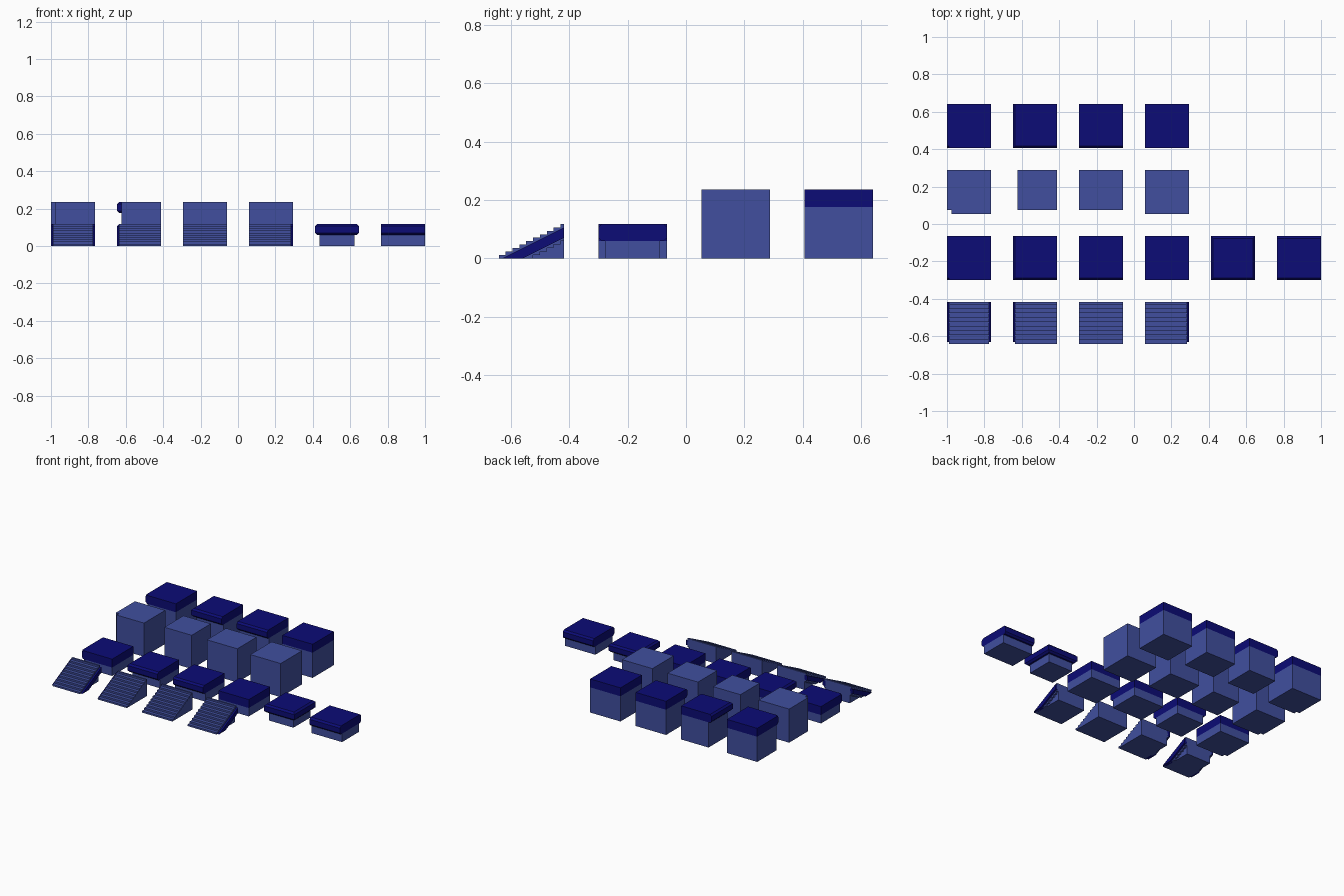
import bpy, bmesh

if "Cube" in bpy.data.objects:
    bpy.data.objects.remove(bpy.data.objects["Cube"])

W = 2 / 8.5            # tile width
P = 1.5 * W            # spacing between tiles
H = W / 2
C = W / 20             # chamfer of the cap lip
IN = W / 10            # how far the wall sits back under the lip
CAP = W / 4            # cap thickness


def make_mat(name, rgb):
    m = bpy.data.materials.new(name)
    m.diffuse_color = (*rgb, 1)
    m.use_nodes = True
    m.node_tree.nodes["Principled BSDF"].inputs["Base Color"].default_value = m.diffuse_color
    return m


LIGHT = make_mat("slate blue", (0.052, 0.078, 0.345))
DARK = make_mat("navy blue", (0.0035, 0.0035, 0.18))


def finish(bm, name, mat, loc):
    bmesh.ops.recalc_face_normals(bm, faces=bm.faces)
    me = bpy.data.meshes.new(name)
    bm.to_mesh(me)
    bm.free()
    me.materials.append(mat)
    ob = bpy.data.objects.new(name, me)
    ob.location = loc
    bpy.context.collection.objects.link(ob)
    return ob


def outline(kind, n):
    """Tile footprint, set back by n on its open sides (l, r, f, b) or notched at one corner."""
    if kind == "notch":
        n = max(n, 0.0004)
        return [(-H + n, -H), (H, -H), (H, H), (-H, H), (-H, -H + n), (-H + n, -H + n)]
    x0, x1 = -H + n * ("l" in kind), H - n * ("r" in kind)
    y0, y1 = -H + n * ("f" in kind), H - n * ("b" in kind)
    return [(x0, y0), (x1, y0), (x1, y1), (x0, y1)]


def loft(name, kind, levels, mat, loc):
    """Stack footprints at (z, inset) levels into a closed solid."""
    bm = bmesh.new()
    rings = [[bm.verts.new((x, y, z)) for x, y in outline(kind, n)] for z, n in levels]
    for a, b in zip(rings, rings[1:]):
        for i in range(len(a)):
            j = (i + 1) % len(a)
            bm.faces.new((a[i], a[j], b[j], b[i]))
    bm.faces.new(rings[0][::-1])
    bm.faces.new(rings[-1])
    return finish(bm, name, mat, loc)


def extrude_x(bm, profile, x0, x1):
    """Add a solid from a (y, z) profile between x0 and x1."""
    a = [bm.verts.new((x0, y, z)) for y, z in profile]
    b = [bm.verts.new((x1, y, z)) for y, z in profile]
    for i in range(len(a)):
        j = (i + 1) % len(a)
        bm.faces.new((a[i], a[j], b[j], b[i]))
    bm.faces.new(a[::-1])
    bm.faces.new(b)


def block(name, kind, height, capped, loc):
    top = height - CAP if capped else height
    loft(name + "_wall", kind, [(0, IN), (top, IN)], LIGHT, loc)
    if capped:
        levels = [(top, C), (top + C, 0), (height - C, 0), (height, C)]
        if kind == "":
            levels = [(top, 0), (height, 0)]
        loft(name + "_cap", kind, levels, DARK, loc)


def stairs(name, sides, loc):
    n, run, rise = 10, W / 10, W / 20
    nose = [-H + (k + 0.5) * run for k in range(n)]
    # solid flight
    x0, x1 = -H + IN * ("l" in sides), H - IN * ("r" in sides)
    profile = [(nose[0], 0)]
    for k, y in enumerate(nose):
        if k:
            profile.append((y, k * rise))
        profile.append((y, (k + 1) * rise))
    profile += [(H, n * rise), (H, 0)]
    bm = bmesh.new()
    extrude_x(bm, profile, x0, x1)
    # step ends that overhang the wall on the trimmed sides
    for s in sides:
        a, b = (-H + C, x0) if s == "l" else (x1, H - C)
        for k, y in enumerate(nose):
            y2 = nose[k + 1] if k < n - 1 else H
            zt = (k + 1) * rise
            zb = max(0, zt - CAP)
            extrude_x(bm, [(y, zb), (y2, zb), (y2, zt), (y, zt)], a, b)
    finish(bm, name + "_steps", LIGHT, loc)
    # sloping side trim
    band = [(-H + 2 * C, 0), (-H + 8 * C, 0), (H, H - 4 * C), (H, H - C)]
    for s in sides:
        bm = bmesh.new()
        a, b = (-H, -H + IN) if s == "l" else (H - IN, H)
        extrude_x(bm, band, a, b)
        finish(bm, name + ("_left_trim" if s == "l" else "_right_trim"), DARK, loc)


def spot(col, row):
    return ((col - 2.5) * P, 0.523 - row * P, 0)


# tile variants: inner corner, outer corner, edge, middle, pillar, walkway
KINDS = [("inner_corner", "notch"), ("outer_corner", "lf"), ("edge", "f"),
         ("middle", ""), ("pillar", "lrfb"), ("walkway", "fb")]

for col, (label, kind) in enumerate(KINDS):
    if col < 4:
        block("tall_" + label, kind, W, True, spot(col, 0))
        block("plain_" + label, kind, W, False, spot(col, 1))
    block("low_" + label, kind, W / 2, True, spot(col, 2))

# stair variants
for col, (label, sides) in enumerate([("both", "lr"), ("left", "l"), ("centre", ""), ("right", "r")]):
    stairs("stairs_" + label, sides, spot(col, 3))
